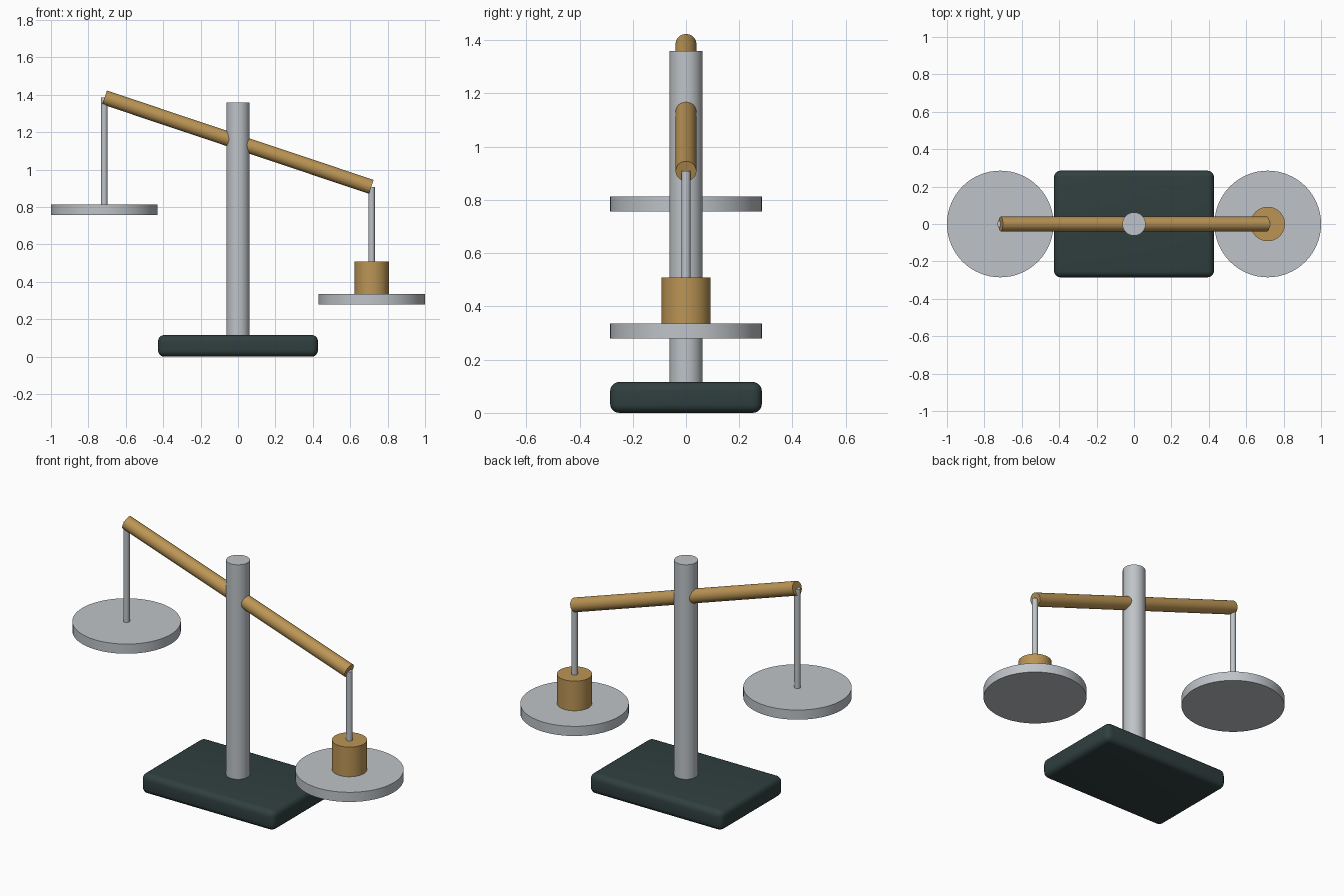
import bpy, math
from mathutils import Vector

if "Cube" in bpy.data.objects:
    bpy.data.objects.remove(bpy.data.objects["Cube"])


def material(name, color):
    m = bpy.data.materials.new(name)
    m.diffuse_color = (*color, 1.0)
    m.use_nodes = True
    m.node_tree.nodes["Principled BSDF"].inputs["Base Color"].default_value = m.diffuse_color
    return m


STEEL = material("steel", (0.52, 0.55, 0.58))
BRASS = material("brass", (0.50, 0.30, 0.09))
DARK = material("dark_green", (0.03, 0.05, 0.05))


def finish(name, mat):
    ob = bpy.context.object
    ob.name = name
    ob.data.materials.append(mat)
    bpy.ops.object.shade_smooth_by_angle(angle=math.radians(35))
    return ob


def rod(name, start, end, radius, mat, sides=32):
    """Cylinder running from one point to another."""
    a, b = Vector(start), Vector(end)
    bpy.ops.mesh.primitive_cylinder_add(
        vertices=sides, radius=radius, depth=(b - a).length, location=(a + b) / 2,
        rotation=(b - a).to_track_quat('Z', 'Y').to_euler())
    return finish(name, mat)


# Rounded base slab
bpy.ops.mesh.primitive_cube_add(size=1, location=(0, 0, 0.058))
base = bpy.context.object
base.scale = (0.855, 0.57, 0.116)
bpy.ops.object.transform_apply(location=False, rotation=False, scale=True)
bevel = base.modifiers.new("rounding", 'BEVEL')
bevel.width = 0.034
bevel.segments = 5
bpy.ops.object.modifier_apply(modifier=bevel.name)
finish("base", DARK)

# Upright post and tilted beam
rod("post", (0, 0, 0.10), (0, 0, 1.36), 0.0625, STEEL)
tip_x, beam_z, drop = 0.713, 1.147, 0.239
rod("beam", (-tip_x, 0, beam_z + drop), (tip_x, 0, beam_z - drop), 0.039, BRASS)

# Hanging pans, one at each end of the beam
PAN_THICK = 0.056
for side, x, pan_z, hook_z in (("left", -0.715, 0.757, beam_z + drop),
                               ("right", 0.715, 0.280, beam_z - drop)):
    rod(side + "_pan", (x, 0, pan_z), (x, 0, pan_z + PAN_THICK), 0.285, STEEL, 64)
    rod(side + "_hanger", (x, 0, pan_z + 0.03), (x, 0, hook_z), 0.017, STEEL, 24)

# Weight resting on the lower pan
rod("weight", (0.715, 0, 0.280 + PAN_THICK), (0.715, 0, 0.508), 0.092, BRASS, 48)
